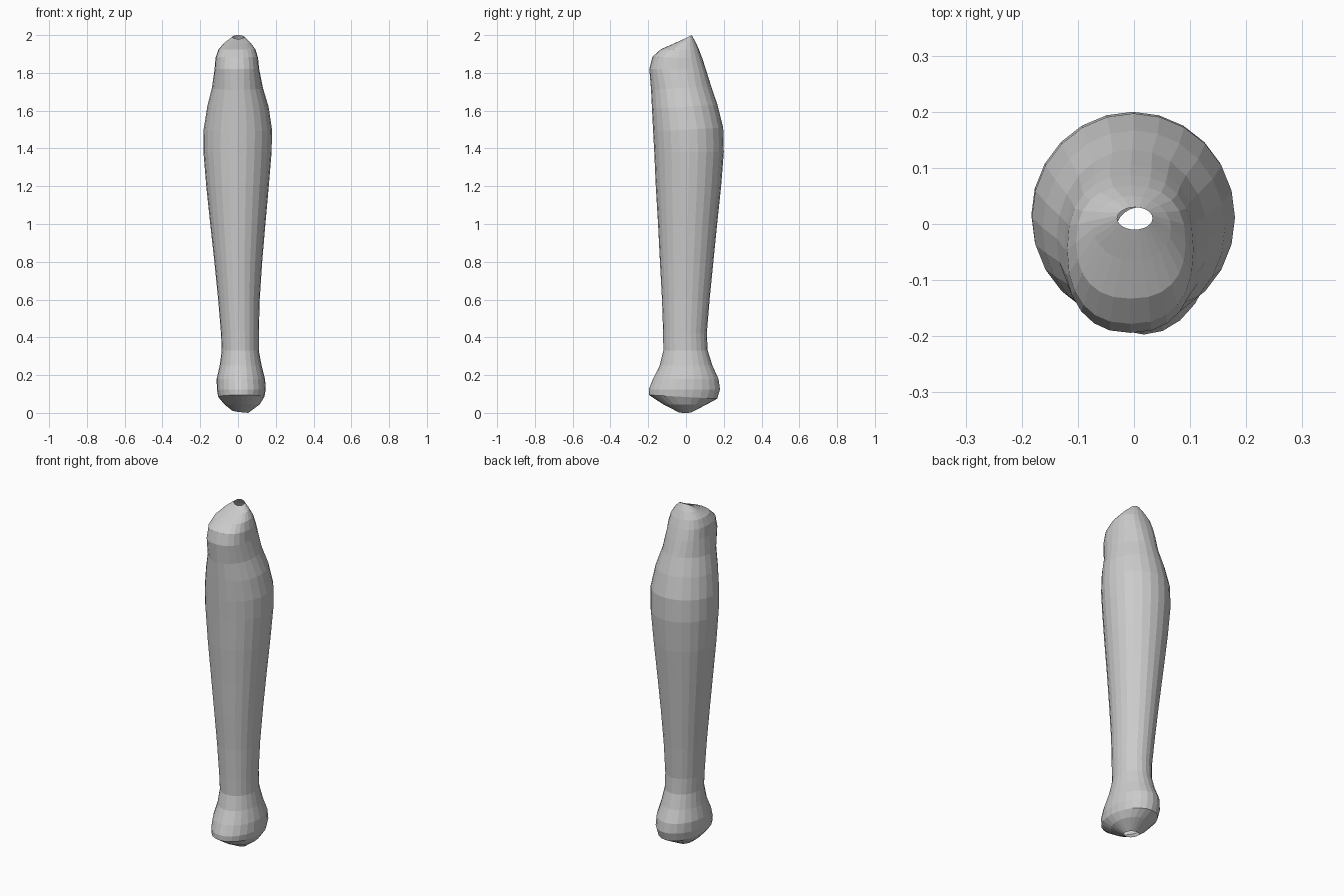
import bpy, bmesh
from math import cos, sin, pi

SIDES = 24

# Cross-sections: mid height, left x, right x, front y, back y, back rise over front
RINGS = [
    (0.005, -0.03, 0.055, -0.04, 0.03, 0.0),
    (0.045, -0.072, 0.115, -0.12, 0.11, 0.0),
    (0.085, -0.105, 0.140, -0.197, 0.165, -0.02),
    (0.125, -0.112, 0.147, -0.197, 0.180, 0.0),
    (0.18, -0.113, 0.143, -0.175, 0.172, 0.0),
    (0.25, -0.097, 0.125, -0.140, 0.140, 0.0),
    (0.33, -0.086, 0.110, -0.120, 0.115, 0.0),
    (0.42, -0.090, 0.110, -0.121, 0.110, 0.0),
    (0.60, -0.105, 0.115, -0.127, 0.125, 0.0),
    (0.80, -0.125, 0.128, -0.138, 0.145, 0.0),
    (1.00, -0.147, 0.145, -0.148, 0.165, 0.0),
    (1.20, -0.168, 0.163, -0.160, 0.186, 0.0),
    (1.38, -0.183, 0.178, -0.168, 0.200, 0.0),
    (1.50, -0.182, 0.180, -0.174, 0.197, 0.02),
    (1.62, -0.163, 0.162, -0.180, 0.167, 0.02),
    (1.72, -0.138, 0.132, -0.185, 0.133, 0.02),
    (1.82, -0.124, 0.112, -0.194, 0.105, 0.0),
    (1.88, -0.119, 0.106, -0.178, 0.087, -0.01),
    (1.925, -0.103, 0.092, -0.133, 0.068, 0.0),
    (1.96, -0.072, 0.066, -0.065, 0.050, 0.01),
    (1.99, -0.03, 0.033, -0.01, 0.03, 0.02),
]


def squash(v, power):
    return abs(v) ** power * (1 if v > 0 else -1)


# Lower limb: one lofted shell, open at both ends
bm = bmesh.new()
loops = []
for z, x0, x1, y0, y1, rise in RINGS:
    power = 0.85 if 1.75 < z < 1.95 else 1.0   # boxier knee
    loop = []
    for i in range(SIDES):
        a = 2 * pi * i / SIDES
        c, s = squash(cos(a), power), squash(sin(a), power)
        loop.append(bm.verts.new(((x0 + x1) / 2 + c * (x1 - x0) / 2,
                                  (y0 + y1) / 2 + s * (y1 - y0) / 2,
                                  max(0, z + s * rise / 2))))
    loops.append(loop)
for v in loops[0]:
    v.co.z = 0.005 - 0.005 * v.co.x / 0.055 if v.co.x > 0 else 0.005 - v.co.x * 0.2
for low, high in zip(loops, loops[1:]):
    for i in range(SIDES):
        j = (i + 1) % SIDES
        bm.faces.new((low[i], low[j], high[j], high[i]))

mesh = bpy.data.meshes.new("lower_limb")
bm.to_mesh(mesh)
bm.free()
limb = bpy.data.objects.new("lower_limb", mesh)
bpy.context.collection.objects.link(limb)
